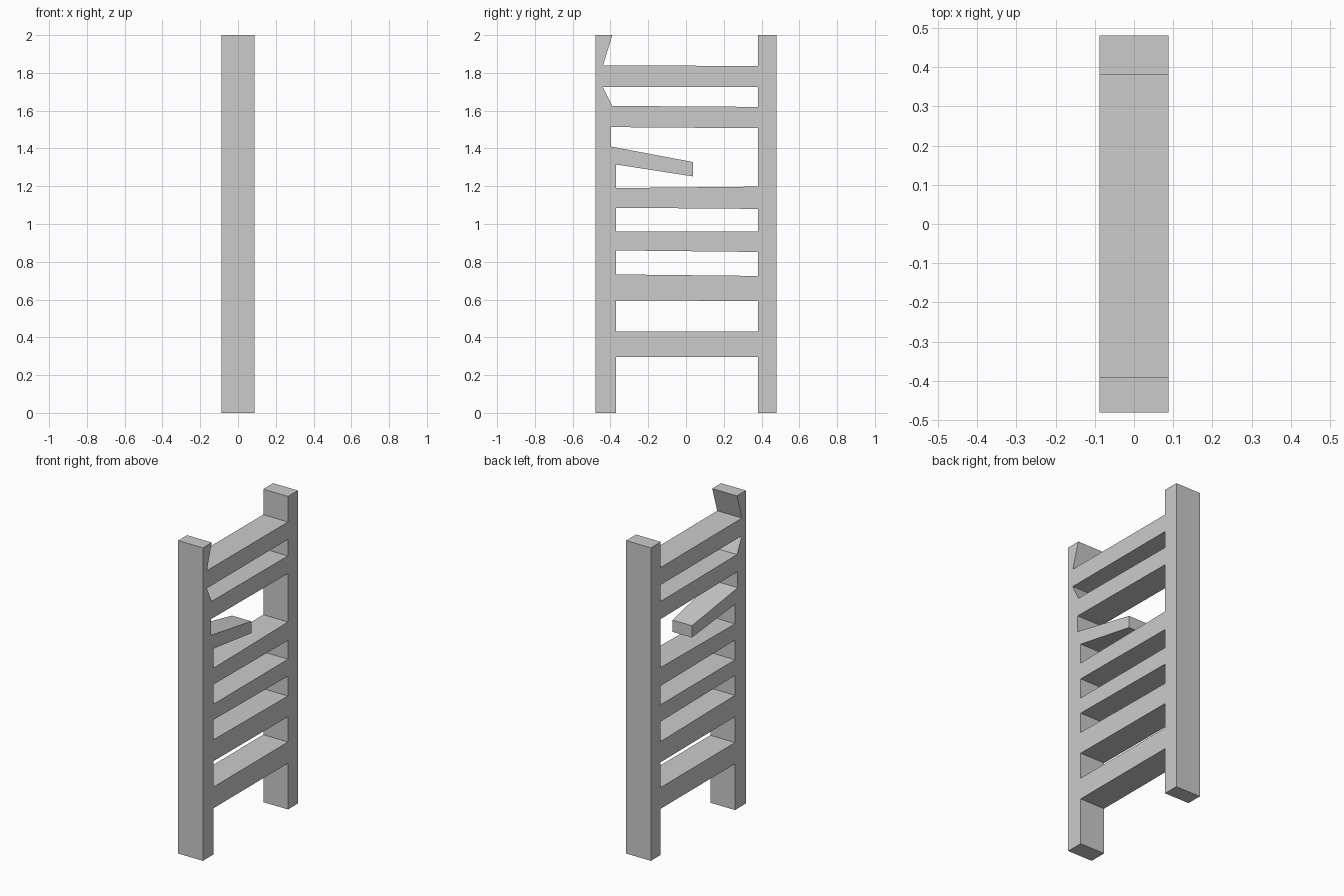
import bpy, bmesh

if "Cube" in bpy.data.objects:
    bpy.data.objects.remove(bpy.data.objects["Cube"])

HALF = 0.0875  # half thickness along x


def slab(name, outline, half_at=lambda y: HALF):
    """Extrude a (y, z) outline along x; half_at allows a taper along y."""
    bm = bmesh.new()
    near = [bm.verts.new((half_at(y), y, z)) for y, z in outline]
    far = [bm.verts.new((-half_at(y), y, z)) for y, z in outline]
    bm.faces.new(near)
    bm.faces.new(far[::-1])
    n = len(outline)
    for i in range(n):
        j = (i + 1) % n
        bm.faces.new((near[i], far[i], far[j], near[j]))
    bmesh.ops.recalc_face_normals(bm, faces=bm.faces)
    mesh = bpy.data.meshes.new(name)
    bm.to_mesh(mesh)
    bm.free()
    obj = bpy.data.objects.new(name, mesh)
    bpy.context.collection.objects.link(obj)
    return obj


# Posts: one straight, one with a chipped inner edge
slab("straight_post", [(0.38, 0), (0.48, 0), (0.48, 2), (0.38, 2)])
slab("chipped_post", [
    (-0.48, 0), (-0.37, 0), (-0.37, 1.315), (-0.397, 1.41), (-0.397, 1.513),
    (-0.39, 1.625), (-0.44, 1.725), (-0.44, 1.838), (-0.39, 2), (-0.48, 2)])

# Whole rungs: (bottom-left y, top-left y, bottom left/right z, top left/right z)
rungs = [
    (-0.37, -0.37, 0.295, 0.295, 0.431, 0.431),
    (-0.37, -0.37, 0.596, 0.592, 0.733, 0.725),
    (-0.37, -0.37, 0.860, 0.852, 0.960, 0.960),
    (-0.37, -0.37, 1.086, 1.080, 1.190, 1.198),
    (-0.397, -0.39, 1.513, 1.507, 1.625, 1.620),
    (-0.44, -0.44, 1.726, 1.726, 1.839, 1.837),
]
for i, (yb, yt, bl, br, tl, tr) in enumerate(rungs):
    slab(f"rung_{i + 1}", [(yb, bl), (0.38, br), (0.38, tr), (yt, tl)])

# Broken rung: hangs from the chipped post and narrows toward its tip
slab("broken_rung",
     [(-0.37, 1.315), (0.037, 1.252), (0.037, 1.328), (-0.397, 1.41)],
     lambda y: 0.068 if y > 0 else HALF)
